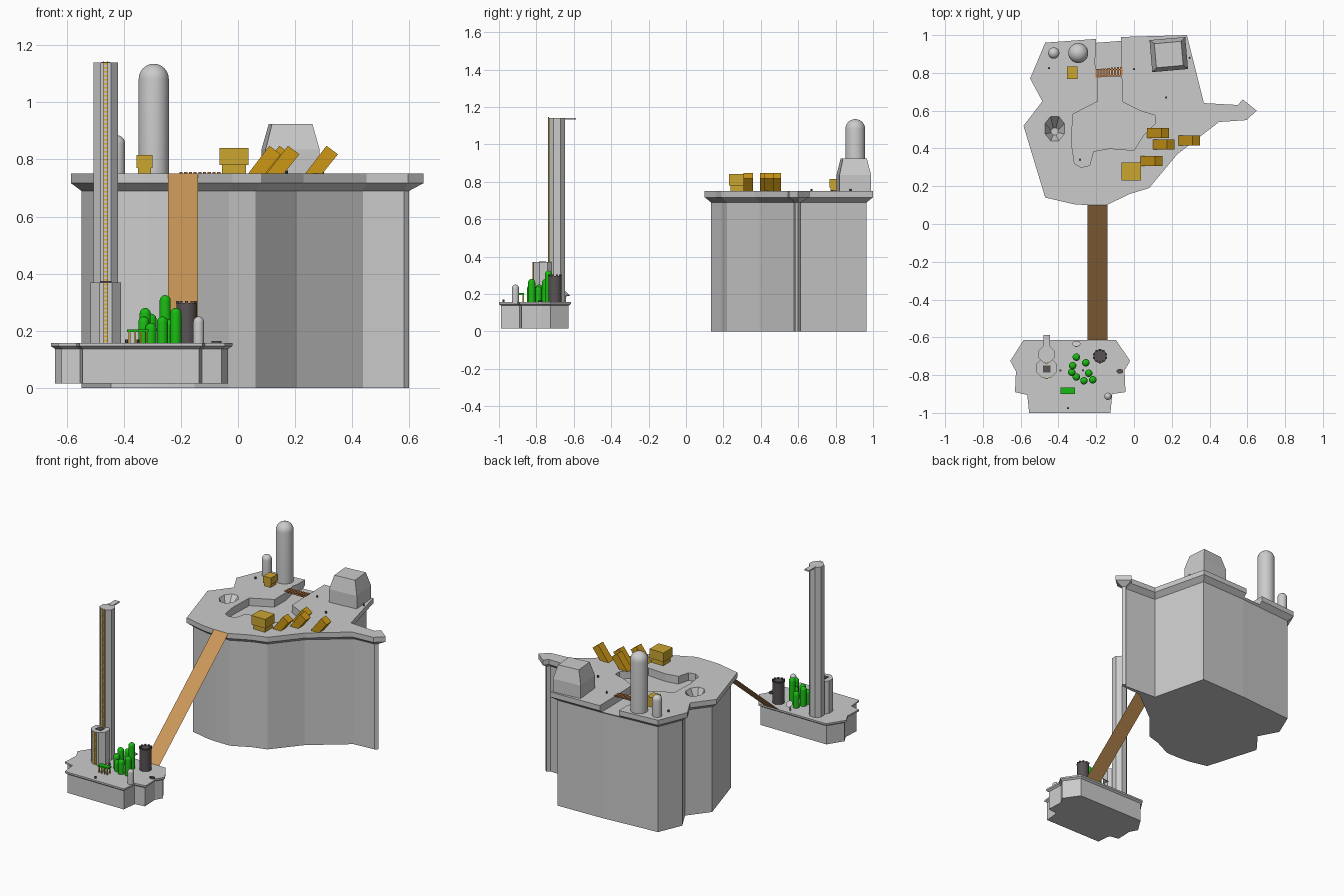
import bpy, bmesh, math
from mathutils import Matrix, Vector

if "Cube" in bpy.data.objects:
    bpy.data.objects.remove(bpy.data.objects["Cube"])


def material(name, rgb):
    m = bpy.data.materials.new(name)
    m.use_nodes = True
    m.diffuse_color = (*rgb, 1)
    m.node_tree.nodes["Principled BSDF"].inputs["Base Color"].default_value = (*rgb, 1)
    return m


GREY = material("stone grey", (0.6, 0.6, 0.6))
DARK = material("charcoal", (0.1, 0.085, 0.09))
GREEN = material("leaf green", (0.01, 0.5, 0.006))
OCHRE = material("ochre", (0.6, 0.38, 0.03))
AMBER = material("amber", (0.6, 0.31, 0.008))
YELLOW = material("ladder yellow", (0.75, 0.42, 0.02))
PLANK = material("plank brown", (0.6, 0.31, 0.1))
SLAT = material("slat brown", (0.55, 0.22, 0.07))


def finish(name, bm, mat, smooth=False):
    bmesh.ops.recalc_face_normals(bm, faces=bm.faces)
    me = bpy.data.meshes.new(name)
    bm.to_mesh(me)
    bm.free()
    me.materials.append(mat)
    if smooth:
        me.shade_smooth()
        me.set_sharp_from_angle(angle=math.radians(40))
    ob = bpy.data.objects.new(name, me)
    bpy.context.collection.objects.link(ob)
    return ob


def loft(name, rings, mat, smooth=False):
    """Skin a list of (outline, z) rings and cap both ends."""
    bm = bmesh.new()
    loops = [[bm.verts.new((x, y, z)) for x, y in pts] for pts, z in rings]
    n = len(loops[0])
    for a, b in zip(loops, loops[1:]):
        for i in range(n):
            j = (i + 1) % n
            bm.faces.new((a[i], a[j], b[j], b[i]))
    bm.faces.new(loops[0])
    bm.faces.new(loops[-1])
    return finish(name, bm, mat, smooth)


def inset(pts, d):
    """Move every edge of a clockwise outline inwards by d."""
    out = []
    for i, p in enumerate(pts):
        p, a, b = Vector(p), Vector(pts[i - 1]), Vector(pts[(i + 1) % len(pts)])
        e, f = (p - a).normalized(), (b - p).normalized()
        n, m = Vector((e.y, -e.x)), Vector((f.y, -f.x))
        out.append(tuple(p + (n + m) * d / max(1 + n.dot(m), 0.5)))
    return out


def circle(x, y, r, n, ry=None, turn=0.5):
    ang = [2 * math.pi * (i + turn) / n for i in range(n)]
    return [(x + r * math.cos(a), y + (ry or r) * math.sin(a)) for a in ang]


def cylinder(name, x, y, r, z0, z1, mat, n=16, smooth=True):
    return loft(name, [(circle(x, y, r, n), z0), (circle(x, y, r, n), z1)], mat, smooth)


def dome(name, x, y, r, z0, top, mat, n=20):
    rings = [(circle(x, y, r, n), z0)]
    for k in range(7):
        a = math.radians(k * 14.5)
        rings.append((circle(x, y, r * math.cos(a), n), top - r + r * math.sin(a)))
    return loft(name, rings, mat, True)


def box(name, x0, x1, y0, y1, z0, z1, mat):
    pts = [(x0, y0), (x0, y1), (x1, y1), (x1, y0)]
    return loft(name, [(pts, z0), (pts, z1)], mat)


def cut(ob, cutter):
    cutter.hide_render = True
    cutter.display_type = 'WIRE'
    mod = ob.modifiers.new("cut", 'BOOLEAN')
    mod.operation, mod.solver, mod.object = 'DIFFERENCE', 'EXACT', cutter
    # Bake the cut and drop the cutter
    bpy.context.view_layer.update()
    me = bpy.data.meshes.new_from_object(ob.evaluated_get(bpy.context.evaluated_depsgraph_get()))
    ob.modifiers.clear()
    ob.data = me
    bpy.data.objects.remove(cutter)


# Large plateau with overhanging rim
T = 0.75
plateau = [(-.47, .96), (-.2, .98), (-.07, .99), (.28, 1), (.37, .64), (.55, .63), (.575, .66),
           (.65, .6), (.595, .55), (.45, .54), (.23, .37), (.08, .19), (-.02, .16), (-.145, .1),
           (-.25, .1), (-.32, .105), (-.47, .14), (-.585, .52), (-.485, .65), (-.55, .77)]
wall = inset(plateau, .033)
cliff = loft("large_plateau", [(wall, 0), (wall, .69), (plateau, .717), (plateau, T)], GREY)

# Sunken basin with a channel to the back edge, and a crater
basin = [(-.2, 1.1), (-.2, .9), (-.21, .865), (-.19, .77), (-.19, .65), (-.325, .58), (-.33, .42),
         (-.315, .32), (-.28, .3), (-.235, .31), (-.215, .385), (-.13, .4), (0, .39), (.05, .47),
         (.11, .53), (.11, .575), (.03, .6), (-.06, .645), (-.065, .77), (-.07, 1.1)]
cut(cliff, loft("basin_cutter", [(basin, .7), (basin, .9)], GREY))
cut(cliff, loft("crater_cutter", [(circle(-.42, .49, .02, 8), .68),
                                  (circle(-.42, .505, .056, 8, .07), T),
                                  (circle(-.42, .505, .056, 8, .07), .8)], GREY))

# Silos and bunker
dome("large_silo", -.295, .905, .053, T, 1.135, GREY, 32)
dome("small_silo", -.425, .905, .03, T, .885, GREY, 24)


def tilted_rect(hx, hy):
    c, s = math.cos(math.radians(5)), math.sin(math.radians(5))
    return [(.184 + x * c - y * s, .897 + x * s + y * c)
            for x, y in ((-hx, -hy), (-hx, hy), (hx, hy), (hx, -hy))]


loft("bunker", [(tilted_rect(.095, .085), T), (tilted_rect(.095, .085), .835),
                (tilted_rect(.071, .064), .924)], GREY)

# Stepped crates
for name, x0, x1, y0, y1, mid, top in (("large_crate", -.065, .037, .23, .325, .78, .84),
                                       ("small_crate", -.355, -.3, .768, .835, .77, .815)):
    e = (x1 - x0) * .09
    box(name + "_foot", x0 + e, x1 - e, y0 + e, y1 - e, T, mid, OCHRE)
    box(name, x0, x1, y0, y1, mid, top, OCHRE)

# Leaning blocks half sunk in the ground
for i, (x, y) in enumerate(((.07, .455), (.1, .395), (.035, .307), (.235, .416))):
    bm = bmesh.new()
    vs = [bm.verts.new((x + a, y, b)) for a, b in ((0, T), (.075, .848), (.115, .818), (.06, T))]
    f = bm.faces.new(vs)
    ext = bmesh.ops.extrude_face_region(bm, geom=[f])
    bmesh.ops.translate(bm, vec=(0, .052, 0),
                        verts=[v for v in ext["geom"] if isinstance(v, bmesh.types.BMVert)])
    finish(f"leaning_block_{i + 1}", bm, AMBER)

# Slatted footbridge over the channel
for i in range(9):
    x, y = -.205 + i * .0165, .775 + i * .0015
    box(f"footbridge_slat_{i + 1}", x, x + .011, y, y + .045, T - .002, T + .006, SLAT)
for y in (.782, .815):
    box("footbridge_beam", -.2, -.065, y, y + .006, T - .006, T - .001, SLAT)

# Lower platform
S = .157
deck = [(-.585, -.615), (-.095, -.615), (-.02, -.725), (-.05, -.775), (-.045, -.89), (-.115, -.9),
        (-.125, -1), (-.555, -1), (-.565, -.905), (-.63, -.89), (-.625, -.78), (-.655, -.725)]
base = inset(deck, .012)
loft("lower_platform", [(base, .015), (base, .137), (deck, .146), (deck, S)], GREY)

# Long sloping plank
bm = bmesh.new()
bm.faces.new([bm.verts.new(p) for p in ((-.245, -.615, S), (-.14, -.615, S),
                                        (-.14, .1, T), (-.245, .1, T))])
bmesh.ops.solidify(bm, geom=bm.faces[:], thickness=.002)
finish("long_plank", bm, PLANK)

# Tower, its front turret, and the landing arm
TX = -.463
cylinder("tower", TX, -.69, .047, S, 1.14, GREY, 8, False)
cylinder("turret", TX, -.762, .058, S, .37, GREY, 8, False)
box("turret_hatch", TX - .02, TX + .02, -.785, -.748, .37, .374, DARK)
box("landing_arm", TX - .017, TX + .017, -.66, -.588, 1.134, 1.142, GREY)


# Ladders up the turret and the tower
def ladder(name, y, z0, z1):
    for side in (-1, 1):
        x = TX + side * .007
        box(name + "_rail", x - .0015, x + .0015, y - .006, y, z0, z1, YELLOW)
    for i in range(int((z1 - z0) / .014)):
        z = z0 + .006 + i * .014
        box(name + "_rung", TX - .006, TX + .006, y - .005, y - .001, z, z + .006, YELLOW)


ladder("turret_ladder", -.815, S, .37)
ladder("tower_ladder", -.733, .37, 1.145)

# Cluster of green domed columns
for i, (x, y, top) in enumerate(((-.305, -.705, .26), (-.255, -.735, .325), (-.325, -.75, .28),
                                 (-.33, -.785, .25), (-.305, -.81, .228), (-.24, -.79, .24),
                                 (-.265, -.83, .25), (-.218, -.825, .28))):
    dome(f"green_column_{i + 1}", x, y, .02, S, top, GREEN, 12)

# Dark keep with battlements
cylinder("dark_keep", -.18, -.7, .036, S, .297, DARK, 20)
for x, y in circle(-.18, -.7, .033, 10):
    box("keep_merlon", x - .005, x + .005, y - .005, y + .005, .295, .305, DARK)

# Green table on yellow legs
box("table_top", -.388, -.312, -.9, -.865, .195, .205, GREEN)
for x in (-.38, -.36, -.34, -.32):
    for y in (-.895, -.87):
        box("table_leg", x - .003, x + .003, y - .003, y + .003, S, .195, OCHRE)

# Small deck fittings
dome("deck_silo", -.138, -.912, .019, S, .25, GREY)
loft("deck_hatch", [(circle(-.075, -.78, .018, 12, .012), S),
                    (circle(-.075, -.78, .018, 12, .012), S + .008)], DARK, True)
cylinder("dish_post", -.305, -.645, .005, S, .195, GREY, 8)
bm = bmesh.new()
bmesh.ops.create_cone(bm, cap_ends=True, segments=12, radius1=.006, radius2=.022, depth=.018,
                      matrix=Matrix.Translation((-.305, -.64, .198)) @ Matrix.Rotation(-.8, 4, 'X'))
finish("dish", bm, GREY)

# Tiny marker posts on both levels
for x, y, z in ((0, .82, T), (.17, .67, T), (.295, .88, T), (-.285, .34, .7), (-.45, .825, T),
                (-.39, -.775, S), (-.27, -.775, S), (-.35, -.975, S)):
    cylinder("marker_post", x, y, .006, z, z + .012, DARK, 8)
